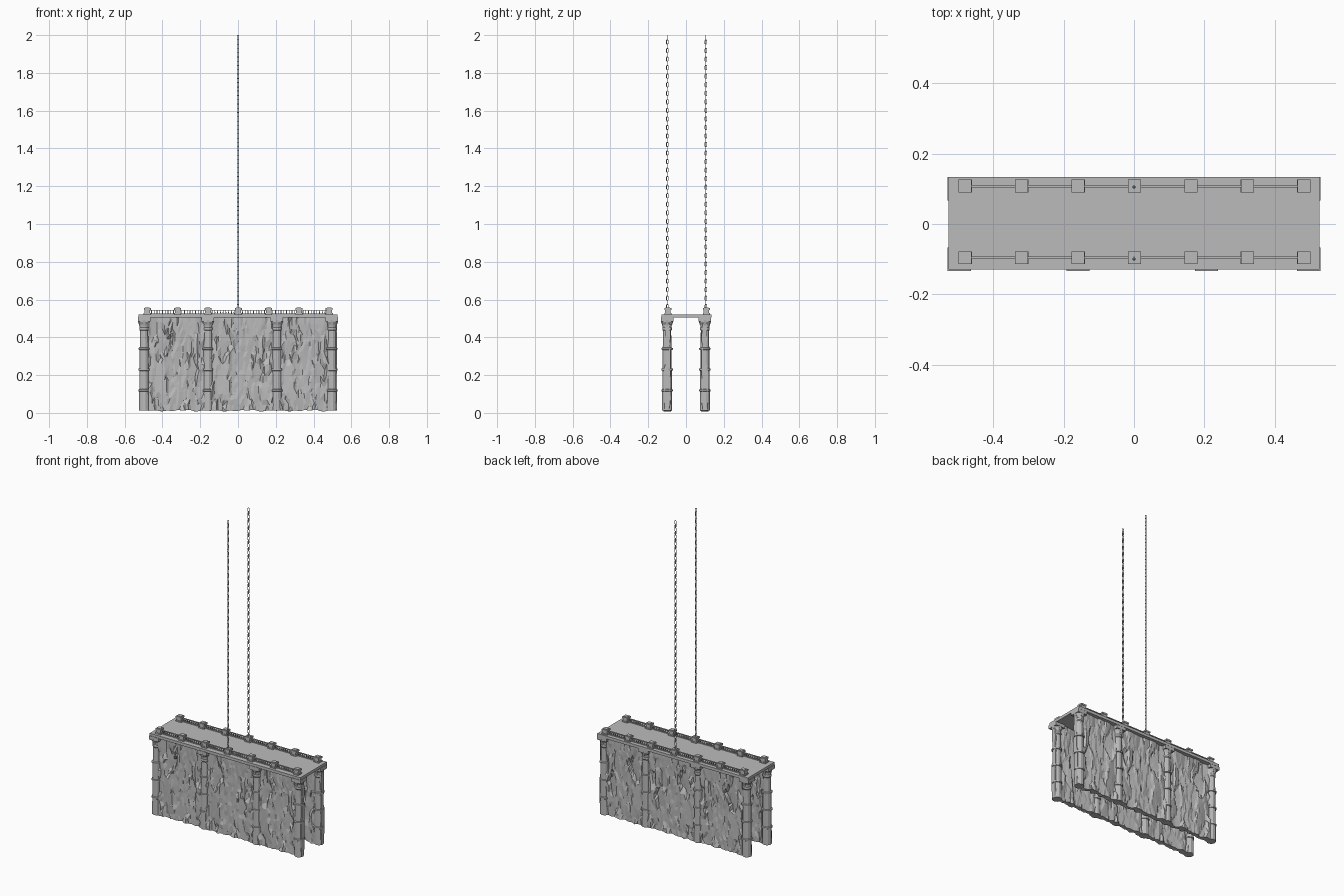
import bpy, bmesh, math, random
from mathutils import Vector, Matrix, noise

if "Cube" in bpy.data.objects:
    bpy.data.objects.remove(bpy.data.objects["Cube"])

random.seed(4)
stone = bpy.data.materials.new("grey stone")
stone.diffuse_color = (0.5, 0.5, 0.5, 1)
stone.use_nodes = True
stone.node_tree.nodes["Principled BSDF"].inputs["Base Color"].default_value = stone.diffuse_color

COLUMN_X = (-0.497, -0.159, 0.206, 0.497)
POST_X = [-0.48 + 0.1605 * i for i in range(7)]
SIDES = ((-1, "front"), (1, "back"))


def finish(name, bm):
    bmesh.ops.recalc_face_normals(bm, faces=bm.faces)
    mesh = bpy.data.meshes.new(name)
    bm.to_mesh(mesh)
    bm.free()
    mesh.materials.append(stone)
    obj = bpy.data.objects.new(name, mesh)
    bpy.context.collection.objects.link(obj)
    return obj


def box(bm, centre, size):
    m = Matrix.Translation(centre) @ Matrix.Diagonal((*size, 1))
    return bmesh.ops.create_cube(bm, size=1, matrix=m)["verts"]


def loft(bm, rings, closed=False):
    """Skin a list of vertex rings; cap the ends unless closed."""
    n = len(rings[0])
    vs = [[bm.verts.new(p) for p in r] for r in rings]
    pairs = list(zip(vs, vs[1:])) + ([(vs[-1], vs[0])] if closed else [])
    for a, b in pairs:
        for i in range(n):
            j = (i + 1) % n
            bm.faces.new((a[i], a[j], b[j], b[i]))
    if not closed:
        bm.faces.new(vs[0])
        bm.faces.new(vs[-1])


def lathe(bm, x, y, profile, sides):
    loft(bm, [[(x + r * math.cos(math.tau * (i + 0.5) / sides),
                y + r * math.sin(math.tau * (i + 0.5) / sides), z)
               for i in range(sides)] for r, z in profile])


# Deck slab
bm = bmesh.new()
box(bm, (0, 0.002, 0.513), (1.054, 0.264, 0.018))
finish("deck", bm)

# Banded columns with flared capitals
shaft = [(0.028, 0.012)]
for z, r in ((0.12, 0.027), (0.23, 0.026), (0.34, 0.025)):
    shaft += [(r, z - 0.007), (0.031, z - 0.005), (0.031, z + 0.004),
              (r - 0.001, z + 0.006)]
shaft += [(0.022, 0.435), (0.026, 0.44), (0.026, 0.45), (0.024, 0.453),
          (0.026, 0.468), (0.033, 0.482), (0.033, 0.488)]
for s, side in SIDES:
    bm = bmesh.new()
    for x in COLUMN_X:
        y = s * 0.1
        lathe(bm, x, y, shaft, 12)
        box(bm, (x, y, 0.495), (0.066, 0.066, 0.024))
        # small leaf brackets on the four sides of the capital
        for dx, dy in ((1, 0), (-1, 0), (0, 1), (0, -1)):
            verts = box(bm, (x + dx * 0.028, y + dy * 0.028, 0.476),
                        (0.012, 0.012, 0.026))
            for v in verts:
                if v.co.z < 0.476:
                    v.co -= Vector((dx, dy, 0)) * 0.008
    finish(side + "_columns", bm)


# Craggy hanging rock walls: tall stretched cells give stepped vertical slabs
def crag(x, z, seed):
    p = Vector((x * 26 + 0.8 * noise.noise(Vector((z * 9, x * 9, seed))),
                z * 7 - x * 5, seed))
    near = noise.voronoi(p)[1][0]
    h = noise.noise(near * 5.3 + Vector((0.3, 0.7, seed)))
    off = p - near
    d = 0.5 + 0.75 * h + 0.3 * off.x * math.copysign(1, h) + 0.2 * off.y
    return max(0.0, min(1.0, d))


PANELS = ((-0.475, -0.15), (-0.15, 0.2), (0.2, 0.523))
NX, NZ = 30, 16
for s, side in SIDES:
    for k, (x0, x1) in enumerate(PANELS):
        bm = bmesh.new()
        rings = []
        for i in range(NX + 1):
            u = i / NX
            foot = 0.012 + 0.011 * noise.noise(Vector((u * 7, 3.1, 0)))
            outer, inner = [], []
            for j in range(NZ + 1):
                t = j / NZ
                z = foot + (0.506 - foot) * t
                jx = 0 if i in (0, NX) else random.uniform(-0.3, 0.3) / NX
                jz = 0 if j in (0, NZ) else random.uniform(-0.3, 0.3) / NZ * 0.5
                x = x0 + (x1 - x0) * (u + jx)
                lx = 0.33 * (u + jx)
                bulge = 0.006 * (1 - t) ** 2
                outer.append((x, s * (0.098 + 0.021 * crag(lx, z, 2.0) + bulge), z + jz))
                inner.append((x, s * (0.093 - 0.017 * crag(lx, z, 7.0)), z + jz))
            rings.append(outer + inner[::-1])
        loft(bm, rings)
        # triangulate so the rock reads as sharp facets
        bmesh.ops.triangulate(bm, faces=bm.faces[:])
        finish(f"{side}_rock_wall_{k + 1}", bm)

# Balustrades: posts with base and cap, rails and thin balusters
for s, side in SIDES:
    y = -0.096 if s < 0 else 0.108
    bm = bmesh.new()
    for x in POST_X:
        box(bm, (x, y, 0.525), (0.038, 0.036, 0.008))
        box(bm, (x, y, 0.536), (0.030, 0.030, 0.022))
        box(bm, (x, y, 0.549), (0.037, 0.036, 0.010))
        box(bm, (x, y, 0.555), (0.024, 0.024, 0.004))
    finish(side + "_railing_posts", bm)

    bm = bmesh.new()
    for a, b in zip(POST_X, POST_X[1:]):
        mid, length = (a + b) / 2, b - a - 0.028
        box(bm, (mid, y, 0.5435), (length, 0.007, 0.005))
        box(bm, (mid, y, 0.5245), (length, 0.007, 0.004))
        for i in range(9):
            lathe(bm, a + (b - a) * (i + 1.5) / 11, y,
                  [(0.0018, 0.524), (0.0026, 0.531), (0.0016, 0.543)], 6)
    finish(side + "_railing", bm)

# Hanging chains of alternating oval links
LINKS, WIRE, HALF_W = 64, 0.0018, 0.0045
Z0, Z1 = 0.548, 2.0
LENGTH = 0.0285
PITCH = (Z1 - Z0 - LENGTH) / (LINKS - 1)
for s, side in SIDES:
    y = -0.099 if s < 0 else 0.105
    bm = bmesh.new()
    for k in range(LINKS):
        zc = Z0 + LENGTH / 2 + k * PITCH
        flat = Vector((1, 0, 0)) if k % 2 else Vector((0, 1, 0))
        normal = flat.cross(Vector((0, 0, 1)))
        straight = LENGTH / 2 - HALF_W - WIRE
        rings = []
        for i in range(10):
            # two half circles of five points joined by straight sides
            half = i // 5
            a = math.pi * (half + (i % 5) / 4)
            out = flat * math.cos(a) + Vector((0, 0, math.sin(a)))
            c = Vector((0, y, zc + (-straight if half else straight))) + out * HALF_W
            rings.append([c + WIRE * (out * math.cos(b) + normal * math.sin(b))
                          for b in (math.tau * q / 6 for q in range(6))])
        loft(bm, rings, closed=True)
    finish(side + "_chain", bm)
